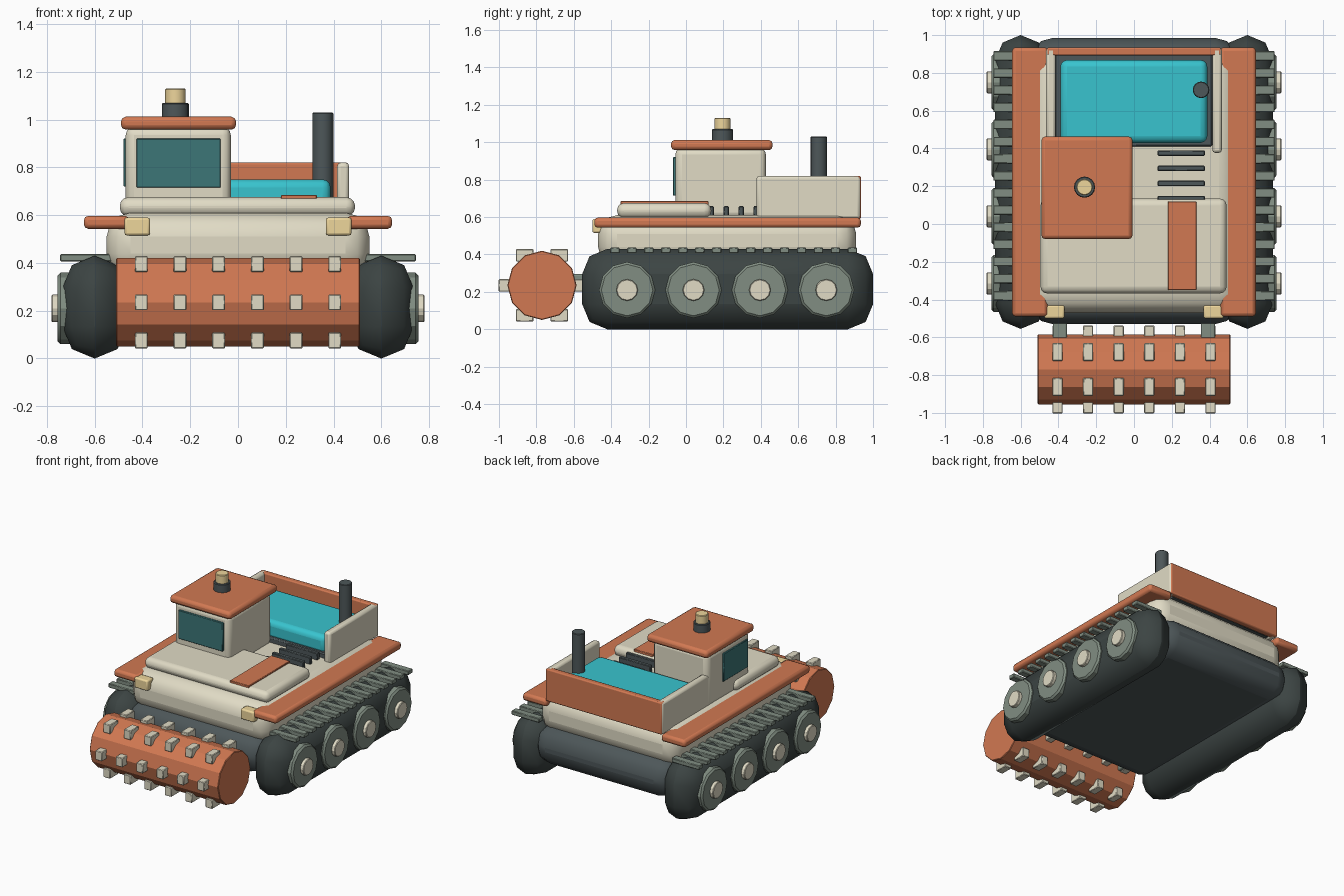
import bpy
from math import radians, cos, sin, pi

if "Cube" in bpy.data.objects:
    bpy.data.objects.remove(bpy.data.objects["Cube"])


def mat(name, rgb):
    m = bpy.data.materials.new(name)
    m.diffuse_color = (*rgb, 1)
    m.use_nodes = True
    m.node_tree.nodes["Principled BSDF"].inputs["Base Color"].default_value = m.diffuse_color
    return m


ORANGE = mat("orange", (0.64, 0.19, 0.085))
CREAM = mat("cream", (0.75, 0.71, 0.56))
DARK = mat("dark", (0.045, 0.058, 0.056))
SLATE = mat("slate", (0.075, 0.095, 0.1))
GREEN = mat("grey_green", (0.22, 0.27, 0.225))
TEAL = mat("teal", (0.04, 0.55, 0.62))
GLASS = mat("glass", (0.045, 0.18, 0.185))
TAN = mat("tan", (0.85, 0.67, 0.33))


def finish(name, material, bevel, segments):
    o = bpy.context.object
    o.name = o.data.name = name
    o.data.materials.append(material)
    bpy.ops.object.transform_apply(location=False, rotation=True, scale=True)
    if bevel:
        b = o.modifiers.new("bevel", "BEVEL")
        b.width, b.segments = bevel, segments
        b.limit_method = 'ANGLE'
        b.angle_limit = radians(40)
    bpy.ops.object.shade_smooth_by_angle(angle=radians(25))
    return o


def box(name, xs, ys, zs, material, bevel=0.01, segments=2):
    """Box given as min/max pairs on each axis."""
    c = [(a + b) / 2 for a, b in (xs, ys, zs)]
    bpy.ops.mesh.primitive_cube_add(size=1, location=c)
    bpy.context.object.scale = [b - a for a, b in (xs, ys, zs)]
    return finish(name, material, bevel, segments)


def cyl(name, loc, r, depth, material, sides=16, axis='Z', bevel=0.004):
    rot = (0, pi / 2, 0) if axis == 'X' else (0, 0, 0)
    bpy.ops.mesh.primitive_cylinder_add(vertices=sides, radius=r, depth=depth,
                                        location=loc, rotation=rot)
    return finish(name, material, bevel, 1)


def span(side, a, b):
    return tuple(sorted((side * a, side * b)))


# Hull and upper body
box("lower_hull", (-0.55, 0.55), (-0.53, 0.985), (0.13, 0.4), SLATE, 0.12, 3)
box("upper_body", (-0.55, 0.55), (-0.47, 0.91), (0.34, 0.61), CREAM, 0.1, 3)

# Running gear, both sides
for s, label in ((-1, "left"), (1, "right")):
    box(f"{label}_track", span(s, 0.465, 0.735), (-0.555, 1.0), (0, 0.43),
        DARK, 0.1345, 2)
    for i in range(15):
        y = -0.38 + i * 0.0907
        box(f"{label}_tread_pad_{i}", span(s, 0.525, 0.745),
            (y - 0.025, y + 0.025), (0.407, 0.437), GREEN, 0.004, 1)
    for i in range(4):
        y = -0.315 + i * 0.355
        cyl(f"{label}_wheel_{i}", (s * 0.725, y, 0.21), 0.15, 0.06, GREEN,
            12, 'X', 0.012)
        cyl(f"{label}_hub_{i}", (s * 0.75, y, 0.21), 0.058, 0.06, CREAM,
            12, 'X')
    # Fender, headlight, roller arm, bed wall
    box(f"{label}_fender", span(s, 0.455, 0.645), (-0.49, 0.935),
        (0.543, 0.597), ORANGE, 0.018)
    box(f"{label}_headlight", span(s, 0.368, 0.475), (-0.5, -0.43),
        (0.515, 0.59), TAN, 0.01)
    box(f"{label}_roller_arm", span(s, 0.355, 0.43), (-0.72, -0.48),
        (0.205, 0.295), GREEN, 0.01)
    box(f"{label}_bed_wall", span(s, 0.415, 0.465), (0.377, 0.933),
        (0.59, 0.82), CREAM, 0.015)

# Front roller with six rows of teeth
RY, RZ, RR = -0.77, 0.235, 0.185
cyl("roller", (0, RY, RZ), RR, 1.02, ORANGE, 12, 'X')
for row in range(6):
    a = row * pi / 3
    y, z = RY + RR * cos(a), RZ + RR * sin(a)
    for i in range(6):
        x = -0.405 + i * 0.162
        box(f"roller_tooth_{row}_{i}", (x - 0.027, x + 0.027),
            (y - 0.047, y + 0.047), (z - 0.033, z + 0.033), CREAM, 0.004, 1)

# Hood, stripe and vents
box("hood", (-0.495, 0.49), (-0.368, 0.135), (0.595, 0.675), CREAM, 0.036, 3)
box("hood_stripe", (0.18, 0.33), (-0.35, 0.12), (0.665, 0.685), ORANGE, 0.003, 1)
for i in range(4):
    y = 0.135 + i * 0.08
    box(f"vent_{i}", (0.125, 0.375), (y - 0.014, y + 0.014), (0.6, 0.658),
        SLATE, 0.004, 1)

# Cab
box("cab", (-0.47, -0.03), (-0.057, 0.427), (0.59, 0.97), CREAM, 0.035, 3)
box("cab_roof", (-0.49, -0.008), (-0.08, 0.463), (0.958, 1.012), ORANGE, 0.02)
box("front_window", (-0.425, -0.073), (-0.07, -0.04), (0.715, 0.92), GLASS, 0.003, 1)
box("side_window", (-0.48, -0.45), (-0.02, 0.26), (0.72, 0.92), GLASS, 0.003, 1)
cyl("beacon_base", (-0.262, 0.195, 1.035), 0.056, 0.07, SLATE)
cyl("beacon_lamp", (-0.262, 0.195, 1.095), 0.043, 0.07, TAN)

# Cargo bed and exhaust
box("bed_floor", (-0.42, 0.415), (0.41, 0.9), (0.59, 0.645), SLATE, 0.008, 1)
box("bed_load", (-0.39, 0.388), (0.43, 0.868), (0.62, 0.75), TEAL, 0.035, 3)
box("bed_tailgate", (-0.46, 0.46), (0.893, 0.935), (0.59, 0.82), ORANGE, 0.008)
cyl("exhaust_pipe", (0.355, 0.71, 0.83), 0.044, 0.4, SLATE)
